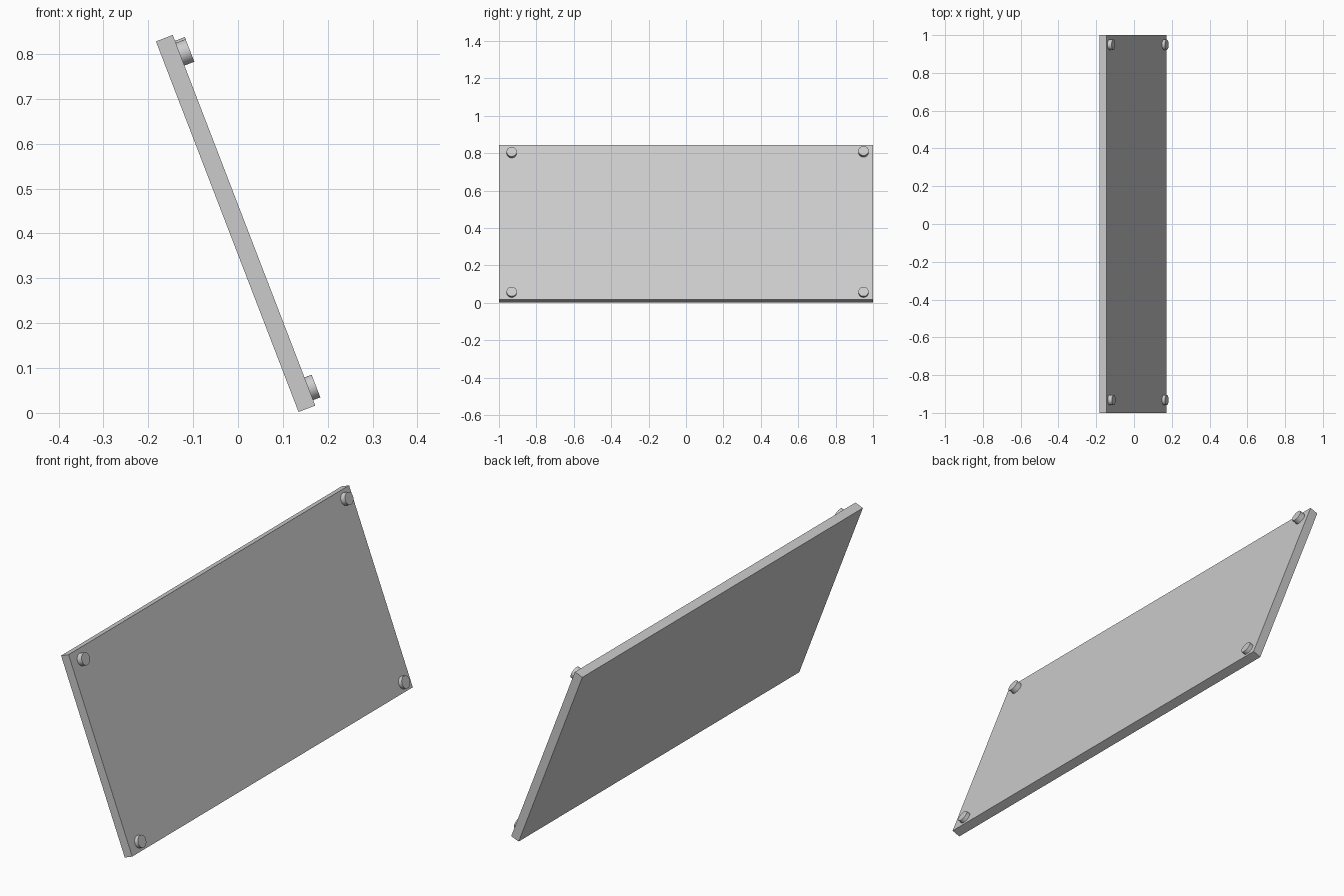
import bpy
from math import radians
from mathutils import Matrix, Vector

if "Cube" in bpy.data.objects:
    bpy.data.objects.remove(bpy.data.objects["Cube"])

TILT = radians(-21.05)
LENGTH, THICK = 0.885, 0.04
# Panel frame: local x = out of the face, local z = up the slope,
# origin at the lower back edge
FRAME = Matrix.Translation((0.135, 0, 0.002)) @ Matrix.Rotation(TILT, 4, 'Y')

# Leaning board
bpy.ops.mesh.primitive_cube_add(size=1)
board = bpy.context.object
board.name = "leaning_board"
board.data.transform(FRAME @ Matrix.Translation((THICK / 2, 0, LENGTH / 2))
                     @ Matrix.Diagonal((THICK, 2, LENGTH, 1)))


def stud(name, y, up, height, radius=0.027, sunk=0.008):
    """Round stud standing on the face of the board."""
    bpy.ops.mesh.primitive_cylinder_add(vertices=32, radius=radius, depth=height + sunk)
    ob = bpy.context.object
    ob.name = name
    centre = Vector((THICK + (height - sunk) / 2, y, up))
    ob.data.transform(FRAME @ Matrix.Translation(centre) @ Matrix.Rotation(radians(90), 4, 'Y'))
    bpy.ops.object.shade_smooth_by_angle(angle=radians(40))


# Corner studs
stud("lower_front_stud", -0.932, 0.040, 0.017)
stud("lower_back_stud", 0.949, 0.040, 0.017)
stud("upper_front_stud", -0.932, LENGTH - 0.046, 0.0235)
stud("upper_back_stud", 0.949, LENGTH - 0.041, 0.0235)
